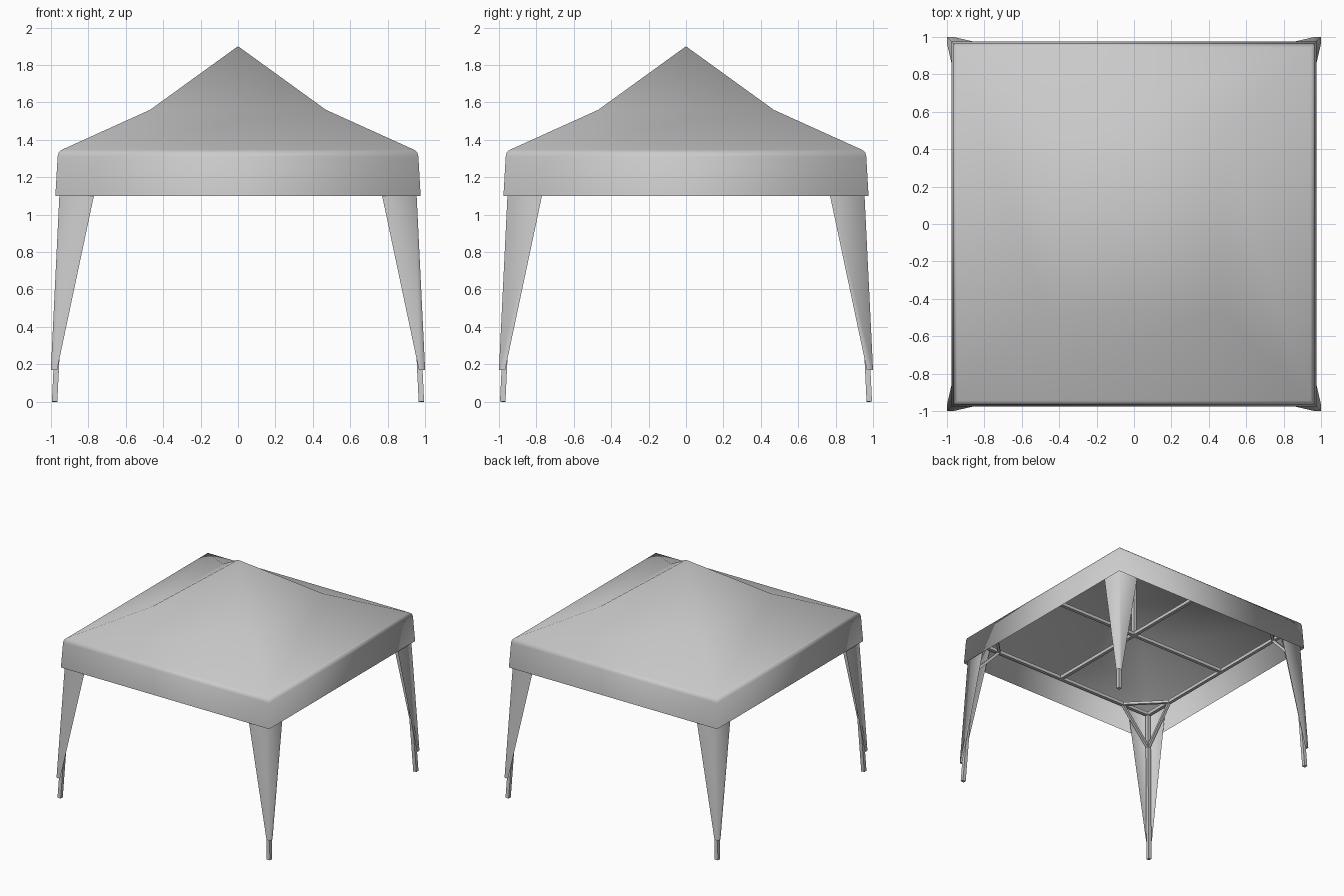
import bpy, bmesh
from mathutils import Vector

cube = bpy.data.objects.get("Cube")
if cube:
    bpy.data.objects.remove(cube, do_unlink=True)


def make_material(name, colour):
    mat = bpy.data.materials.new(name)
    mat.use_nodes = True
    mat.diffuse_color = colour
    mat.node_tree.nodes["Principled BSDF"].inputs["Base Color"].default_value = colour
    return mat


grey = make_material("light grey", (0.6, 0.6, 0.6, 1))
CORNERS = [(1, 1), (-1, 1), (-1, -1), (1, -1)]


def finish(name, bm, smooth=False):
    bmesh.ops.recalc_face_normals(bm, faces=bm.faces)
    mesh = bpy.data.meshes.new(name)
    bm.to_mesh(mesh)
    bm.free()
    for poly in mesh.polygons:
        poly.use_smooth = smooth
    mesh.materials.append(grey)
    obj = bpy.data.objects.new(name, mesh)
    bpy.context.collection.objects.link(obj)
    return obj


def beam(name, start, end, width=0.028):
    """Square tube between two points."""
    a, b = Vector(start), Vector(end)
    d = (b - a).normalized()
    ref = Vector((1, 0, 0)) if abs(d.z) > 0.9 else Vector((0, 0, 1))
    side = d.cross(ref).normalized() * width / 2
    up = side.cross(d).normalized() * width / 2
    bm = bmesh.new()
    ends = [[bm.verts.new(p + side * i + up * j) for i, j in CORNERS] for p in (a, b)]
    for i in range(4):
        k = (i + 1) % 4
        bm.faces.new((ends[0][i], ends[0][k], ends[1][k], ends[1][i]))
    bm.faces.new(ends[0])
    bm.faces.new(ends[1])
    return finish(name, bm)


# Canopy cloth: valance, rounded eave and two-slope peaked roof
bm = bmesh.new()
profile = [(0.976, 1.1), (0.964, 1.31), (0.958, 1.333), (0.943, 1.346), (0.47, 1.56)]
rings = [[bm.verts.new((x * r, y * r, z)) for x, y in CORNERS] for r, z in profile]
apex = bm.verts.new((0, 0, 1.9))
for i in range(4):
    k = (i + 1) % 4
    for low, high in zip(rings, rings[1:]):
        bm.faces.new((low[i], low[k], high[k], high[i]))
    bm.faces.new((rings[-1][i], rings[-1][k], apex))
finish("canopy", bm, smooth=True)

# Frame sizes
BAR_Z, BAR_R = 1.3, 0.92
BRACE_R, BRACE_Z = 0.65, 1.0


def leg_radius(z):
    return 0.98 - 0.048 * z


for n, (sx, sy) in enumerate(CORNERS, 1):
    # Splayed leg
    top = leg_radius(BAR_Z)
    beam(f"leg_{n}", (0.98 * sx, 0.98 * sy, 0), (top * sx, top * sy, BAR_Z), 0.029)

    # Tapered corner curtain folded round the leg
    bm = bmesh.new()
    rows = []
    for z, outer, inner in ((0.17, 1.0, 0.967), (1.3, 0.945, 0.728)):
        rows.append([bm.verts.new((x * sx, y * sy, z))
                     for x, y in ((inner, outer), (outer, outer), (outer, inner))])
    for i in range(2):
        bm.faces.new((rows[0][i], rows[0][i + 1], rows[1][i + 1], rows[1][i]))
    curtain = finish(f"corner_curtain_{n}", bm, smooth=True)
    # Face the cloth outward
    if curtain.data.polygons[0].normal.y * sy < 0:
        curtain.data.flip_normals()

    # Corner braces
    foot_r = leg_radius(BRACE_Z)
    foot = (foot_r * sx, foot_r * sy, BRACE_Z)
    on_x = (BRACE_R * sx, BAR_R * sy, BAR_Z)
    on_y = (BAR_R * sx, BRACE_R * sy, BAR_Z)
    beam(f"brace_x_{n}", foot, on_x, 0.022)
    beam(f"brace_y_{n}", foot, on_y, 0.022)
    beam(f"brace_across_{n}", on_x, on_y, 0.022)

# Perimeter rails, cross bars and centre post
for n, (x, y) in enumerate(CORNERS, 1):
    nx, ny = CORNERS[n % 4]
    beam(f"rail_{n}", (x * BAR_R, y * BAR_R, BAR_Z), (nx * BAR_R, ny * BAR_R, BAR_Z))
beam("cross_bar_x", (-BAR_R, 0, BAR_Z), (BAR_R, 0, BAR_Z))
beam("cross_bar_y", (0, -BAR_R, BAR_Z), (0, BAR_R, BAR_Z))
beam("centre_post", (0, 0, BAR_Z), (0, 0, 1.87))
